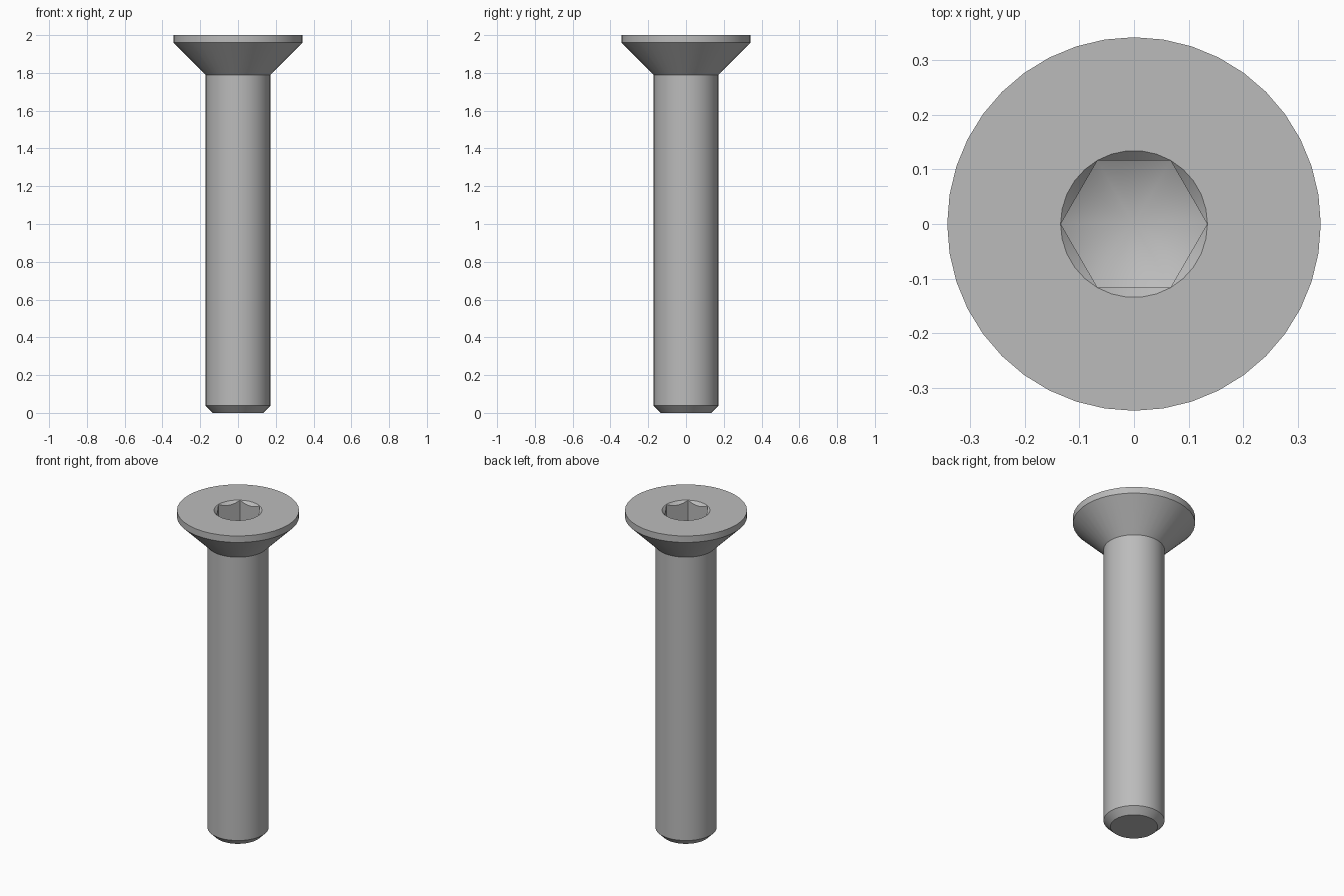
import bpy
import bmesh
from math import cos, sin, pi, radians, tan

cube = bpy.data.objects.get("Cube")
if cube:
    bpy.data.objects.remove(cube, do_unlink=True)

SHAFT_R = 0.171
HEAD_R = 0.342
RIM = 0.04
CHAMFER = 0.038
HEX_R = 0.134
SOCKET_DEPTH = 0.145
TOP = 2.0

steel = bpy.data.materials.new("grey steel")
steel.use_nodes = True
grey = (0.5, 0.5, 0.5, 1)
steel.diffuse_color = grey
steel.node_tree.nodes["Principled BSDF"].inputs["Base Color"].default_value = grey


def lathe(name, profile, sides):
    """Closed solid of revolution from (radius, z) points, bottom to top."""
    bm = bmesh.new()
    rings = []
    for r, z in profile:
        if r == 0:
            rings.append([bm.verts.new((0, 0, z))] * sides)
        else:
            rings.append([bm.verts.new((r * cos(2 * pi * i / sides),
                                        r * sin(2 * pi * i / sides), z))
                          for i in range(sides)])
    for low, high in zip(rings, rings[1:]):
        for i in range(sides):
            j = (i + 1) % sides
            corners = dict.fromkeys((low[i], low[j], high[j], high[i]))
            bm.faces.new(list(corners))
    for ring in (rings[0], rings[-1]):
        if ring[0] is not ring[1]:
            bm.faces.new(ring)
    bmesh.ops.recalc_face_normals(bm, faces=bm.faces)
    mesh = bpy.data.meshes.new(name)
    bm.to_mesh(mesh)
    bm.free()
    mesh.materials.append(steel)
    obj = bpy.data.objects.new(name, mesh)
    bpy.context.collection.objects.link(obj)
    return obj


def combine(target, tool, operation):
    """Apply a boolean and discard the tool."""
    mod = target.modifiers.new("cut", "BOOLEAN")
    mod.operation = operation
    mod.solver = "EXACT"
    mod.object = tool
    bpy.context.view_layer.objects.active = target
    bpy.ops.object.modifier_apply(modifier=mod.name)
    bpy.data.objects.remove(tool, do_unlink=True)


# Countersunk head and chamfered shaft
screw = lathe("countersunk_screw", [
    (SHAFT_R - CHAMFER, 0),
    (SHAFT_R, CHAMFER),
    (SHAFT_R, TOP - RIM - (HEAD_R - SHAFT_R)),
    (HEAD_R, TOP - RIM),
    (HEAD_R, TOP)], 40)

# Hexagonal socket with a drilled conical floor
floor = TOP - SOCKET_DEPTH
wide = HEX_R * 1.3
socket = lathe("hex_socket", [(HEX_R, 1.6), (HEX_R, TOP + 0.1)], 6)
drill = lathe("drill_point", [
    (0, floor - HEX_R * tan(radians(30))),
    (wide, floor + (wide - HEX_R) * tan(radians(30))),
    (wide, TOP + 0.2)], 60)
combine(socket, drill, "INTERSECT")
combine(screw, socket, "DIFFERENCE")

# Conical lead-in around the socket
lead_r = HEX_R + 0.0005
lead_in = lathe("socket_lead_in", [
    (0, TOP - lead_r), (lead_r + 0.05, TOP + 0.05)], 30)
combine(screw, lead_in, "DIFFERENCE")

bpy.ops.object.select_all(action="DESELECT")
screw.select_set(True)
bpy.context.view_layer.objects.active = screw
bpy.ops.object.shade_smooth_by_angle(angle=radians(30))
